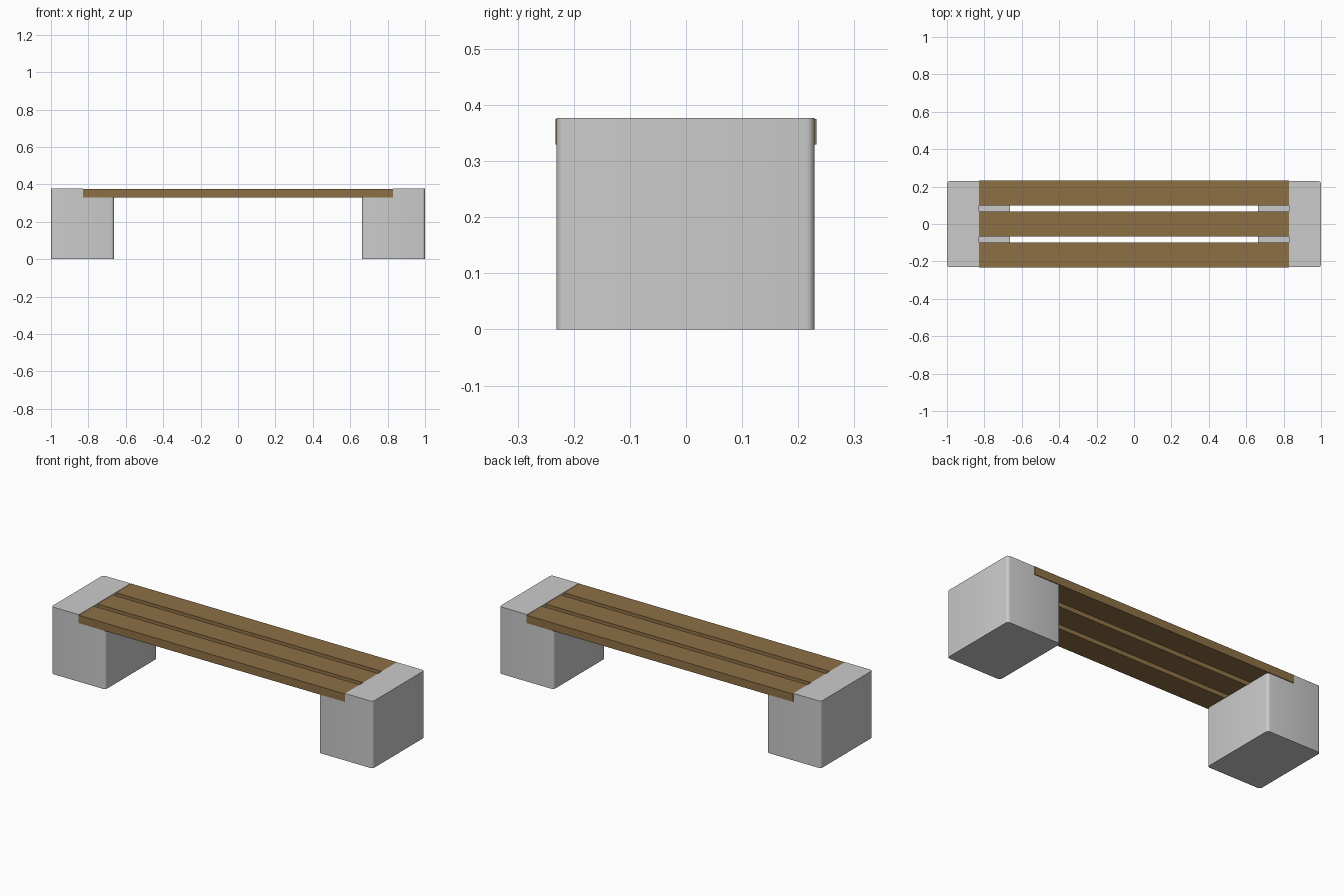
import bpy, bmesh, math

if "Cube" in bpy.data.objects:
    bpy.data.objects.remove(bpy.data.objects["Cube"])

X_OUT, X_NOTCH, X_IN = 1.0, 0.828, 0.663      # block end, slat end, block inner face
Z_TOP, Z_SLAT, Z_FLOOR = 0.377, 0.375, 0.33   # block top, slat top, notch floor
SLAT_W, GAP = 0.135, 0.0305

wood = bpy.data.materials.new("wood")
wood.diffuse_color = (0.27, 0.16, 0.06, 1)
wood.use_nodes = True
wood.node_tree.nodes["Principled BSDF"].inputs["Base Color"].default_value = wood.diffuse_color


def finish(bm, name):
    bmesh.ops.recalc_face_normals(bm, faces=bm.faces[:])
    mesh = bpy.data.meshes.new(name)
    bm.to_mesh(mesh)
    bm.free()
    obj = bpy.data.objects.new(name, mesh)
    bpy.context.collection.objects.link(obj)
    return obj


def block(name, side):
    # L-shaped side profile, extruded front to back
    profile = [(X_IN, 0), (X_OUT, 0), (X_OUT, Z_TOP), (X_NOTCH, Z_TOP),
               (X_NOTCH, Z_FLOOR), (X_IN, Z_FLOOR)]
    bm = bmesh.new()
    face = bm.faces.new([bm.verts.new((side * x, -0.231, z)) for x, z in profile])
    new = bmesh.ops.extrude_face_region(bm, geom=[face])["geom"]
    bmesh.ops.translate(bm, vec=(0, 0.46, 0),
                        verts=[v for v in new if isinstance(v, bmesh.types.BMVert)])
    bmesh.ops.recalc_face_normals(bm, faces=bm.faces[:])
    # round the four upright corners
    corners = [e for e in bm.edges
               if abs(e.verts[0].co.z - e.verts[1].co.z) > 0.1]
    bmesh.ops.bevel(bm, geom=corners, offset=0.015, segments=4, profile=0.5,
                    affect='EDGES')
    obj = finish(bm, name)
    bpy.ops.object.select_all(action='DESELECT')
    obj.select_set(True)
    bpy.context.view_layer.objects.active = obj
    bpy.ops.object.shade_smooth_by_angle(angle=math.radians(30))


def slat(name, y):
    bm = bmesh.new()
    bmesh.ops.create_cube(bm, size=1)
    bmesh.ops.scale(bm, vec=(2 * X_NOTCH, SLAT_W, Z_SLAT - Z_FLOOR), verts=bm.verts[:])
    bmesh.ops.translate(bm, vec=(0, y, (Z_SLAT + Z_FLOOR) / 2), verts=bm.verts[:])
    finish(bm, name).data.materials.append(wood)


# concrete supports
block("left_block", -1)
block("right_block", 1)

# three seat slats resting in the notches
for i, label in enumerate(("front", "middle", "back")):
    slat(label + "_slat", (i - 1) * (SLAT_W + GAP))
